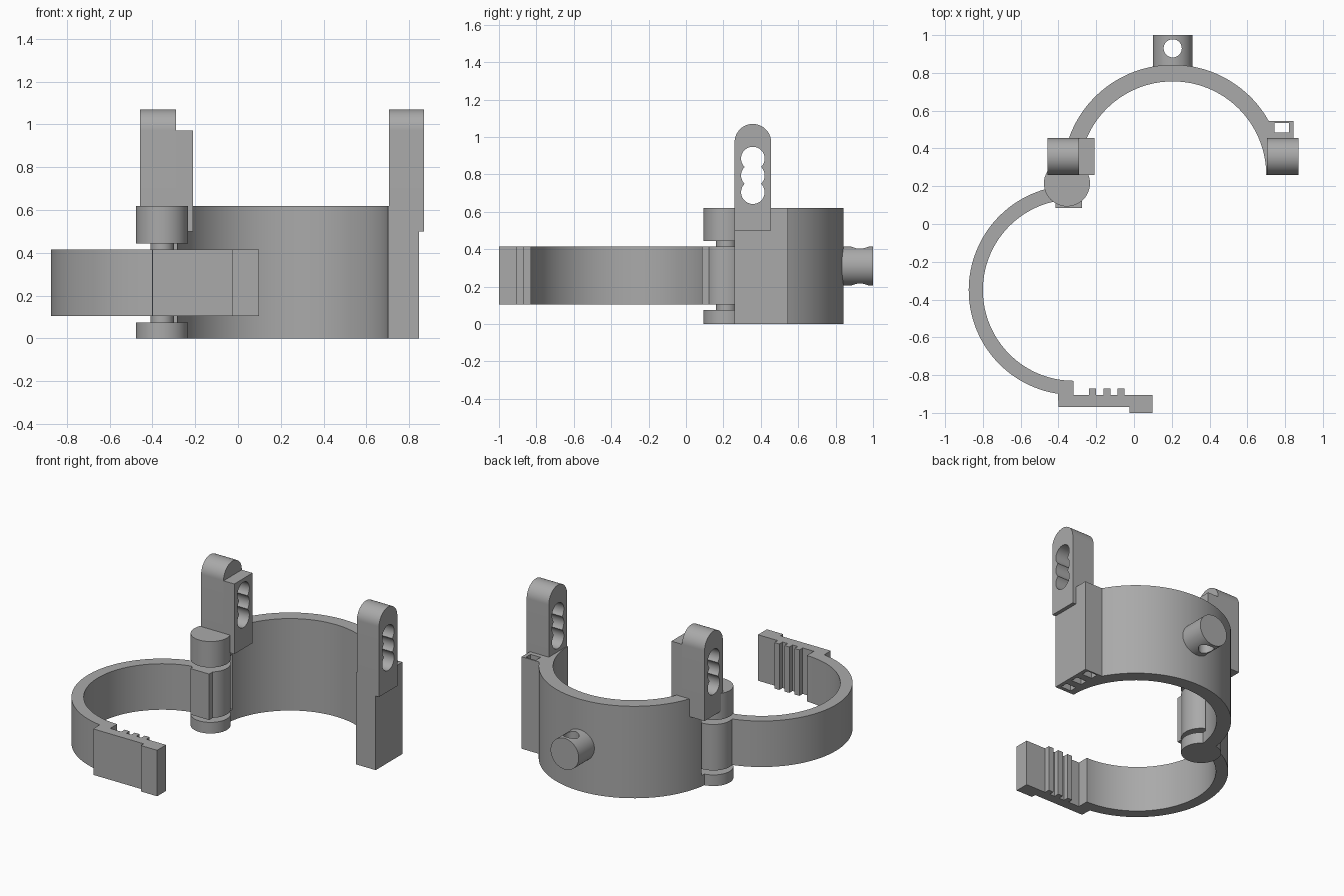
import bpy, bmesh, math
from mathutils import Vector

cube = bpy.data.objects.get("Cube")
if cube:
    bpy.data.objects.remove(cube, do_unlink=True)

grey = bpy.data.materials.new("plain grey")
grey.use_nodes = True
GREY = (0.4, 0.4, 0.4, 1)
grey.diffuse_color = GREY
grey.node_tree.nodes["Principled BSDF"].inputs["Base Color"].default_value = GREY


def arc(cx, cy, r, start, end, steps=48):
    """Points of a circular arc, angles in degrees."""
    angles = [math.radians(start + (end - start) * i / steps) for i in range(steps + 1)]
    return [(cx + r * math.cos(a), cy + r * math.sin(a)) for a in angles]


def circle(cx, cy, r, steps=48):
    return arc(cx, cy, r, 0, 360, steps)[:-1]


def rect(a0, a1, b0, b1):
    return [(a0, b0), (a1, b0), (a1, b1), (a0, b1)]


def prism(name, outline, low, high, axis="z"):
    """Extrude a closed outline along an axis; the outline uses the other two axes."""
    place = {"x": lambda a, b, c: (c, a, b),
             "y": lambda a, b, c: (a, c, b),
             "z": lambda a, b, c: (a, b, c)}[axis]
    bm = bmesh.new()
    face = bm.faces.new([bm.verts.new(place(a, b, low)) for a, b in outline])
    new = bmesh.ops.extrude_face_region(bm, geom=[face])["geom"]
    offset = Vector(place(0, 0, high - low))
    bmesh.ops.translate(bm, vec=offset, verts=[v for v in new if isinstance(v, bmesh.types.BMVert)])
    bmesh.ops.recalc_face_normals(bm, faces=bm.faces)
    mesh = bpy.data.meshes.new(name)
    bm.to_mesh(mesh)
    bm.free()
    mesh.materials.append(grey)
    obj = bpy.data.objects.new(name, mesh)
    bpy.context.collection.objects.link(obj)
    return obj


def activate(obj):
    bpy.ops.object.select_all(action="DESELECT")
    obj.select_set(True)
    bpy.context.view_layer.objects.active = obj


def cut(obj, *cutters):
    """Subtract the cutters one by one, then discard them."""
    activate(obj)
    for cutter in cutters:
        cutter.hide_render = True
        mod = obj.modifiers.new("cut", "BOOLEAN")
        mod.operation, mod.solver, mod.object = "DIFFERENCE", "EXACT", cutter
        bpy.ops.object.modifier_apply(modifier=mod.name)
        bpy.data.objects.remove(cutter, do_unlink=True)


# Main half ring with the square latch block in one outline
CX, CY, R_OUT, R_IN = 0.205, 0.26, 0.583, 0.495
FRONT, BACK = 0.26, 0.455
BLOCK_BACK, BLOCK_SIDE, TOP = 0.545, 0.845, 0.62
meet = math.degrees(math.asin((BLOCK_BACK - CY) / R_OUT))
ring = prism("main_half_ring",
             [(BLOCK_SIDE, FRONT), (BLOCK_SIDE, BLOCK_BACK)]
             + arc(CX, CY, R_OUT, meet, 180, 64)
             + arc(CX, CY, R_IN, 180, 0, 64), 0, TOP)

# Hinge clearance and the latch slots
HX, HY, HR = -0.355, 0.215, 0.122
slots = [prism("slot_cutter", rect(0.745, 0.82, y, y + 0.05), -0.1, top)
         for y, top in ((0.285, 0.5), (0.385, 0.5), (0.485, 0.7))]
cut(ring, prism("hinge_cutter", circle(HX, HY, HR + 0.025), 0.075, 0.445), *slots)

# Hinge: end lugs, pin and moving knuckle
prism("hinge_lower_lug", circle(HX, HY, HR), 0, 0.075)
prism("hinge_upper_lug", circle(HX, HY, HR), 0.445, TOP)
prism("hinge_pin", circle(HX, HY, 0.055, 32), 0.07, 0.45)
LOW, HIGH = 0.105, 0.415
prism("hinge_knuckle", circle(HX, HY, HR), LOW, HIGH)
prism("knuckle_block", rect(-0.415, -0.275, 0.085, HY), LOW, HIGH)

# Swinging half ring ending in a toothed tongue
SX, SY = -0.32, -0.35
TONGUE = -0.905
teeth = []
for x in (-0.05, -0.125, -0.2):
    teeth += [(x, TONGUE), (x, -0.87), (x - 0.037, -0.87), (x - 0.037, TONGUE)]
prism("swinging_half_ring",
      arc(SX, SY, 0.555, 92, 261.5, 64)
      + [(-0.4, -0.97), (-0.025, -0.97), (-0.025, -1), (0.097, -1), (0.097, TONGUE)]
      + teeth + [(SX, TONGUE)]
      + arc(SX, SY, 0.48, 270, 92, 64), LOW, HIGH)


# Uprights with three overlapping finger holes
MID, HALF = (FRONT + BACK) / 2, (BACK - FRONT) / 2


def upright(name, x0, x1, rounded=True):
    top = arc(MID, 1.07 - HALF, HALF, 0, 180, 32) if rounded else [(BACK, 0.973), (FRONT, 0.973)]
    obj = prism(name, [(FRONT, 0.5), (BACK, 0.5)] + top, x0, x1, "x")
    cut(obj, *[prism("hole_cutter", circle(MID, z, 0.063, 40), x0 - 0.1, x1 + 0.1, "x")
               for z in (0.705, 0.795, 0.885)])


upright("latch_upright", 0.705, 0.87)
upright("hinge_upright", -0.457, -0.29)
upright("hinge_upright_pad", -0.29, -0.21, rounded=False)

# Rear peg with a vertical through hole
peg = prism("rear_peg", circle(CX, 0.31, 0.105), 0.8, 1, "y")
cut(peg, prism("peg_hole_cutter", circle(CX, 0.93, 0.048, 40), 0, 0.7))

for obj in list(bpy.context.collection.objects):
    if obj.type == "MESH" and grey.name in obj.data.materials:
        activate(obj)
        bpy.ops.object.shade_smooth_by_angle(angle=math.radians(30))
